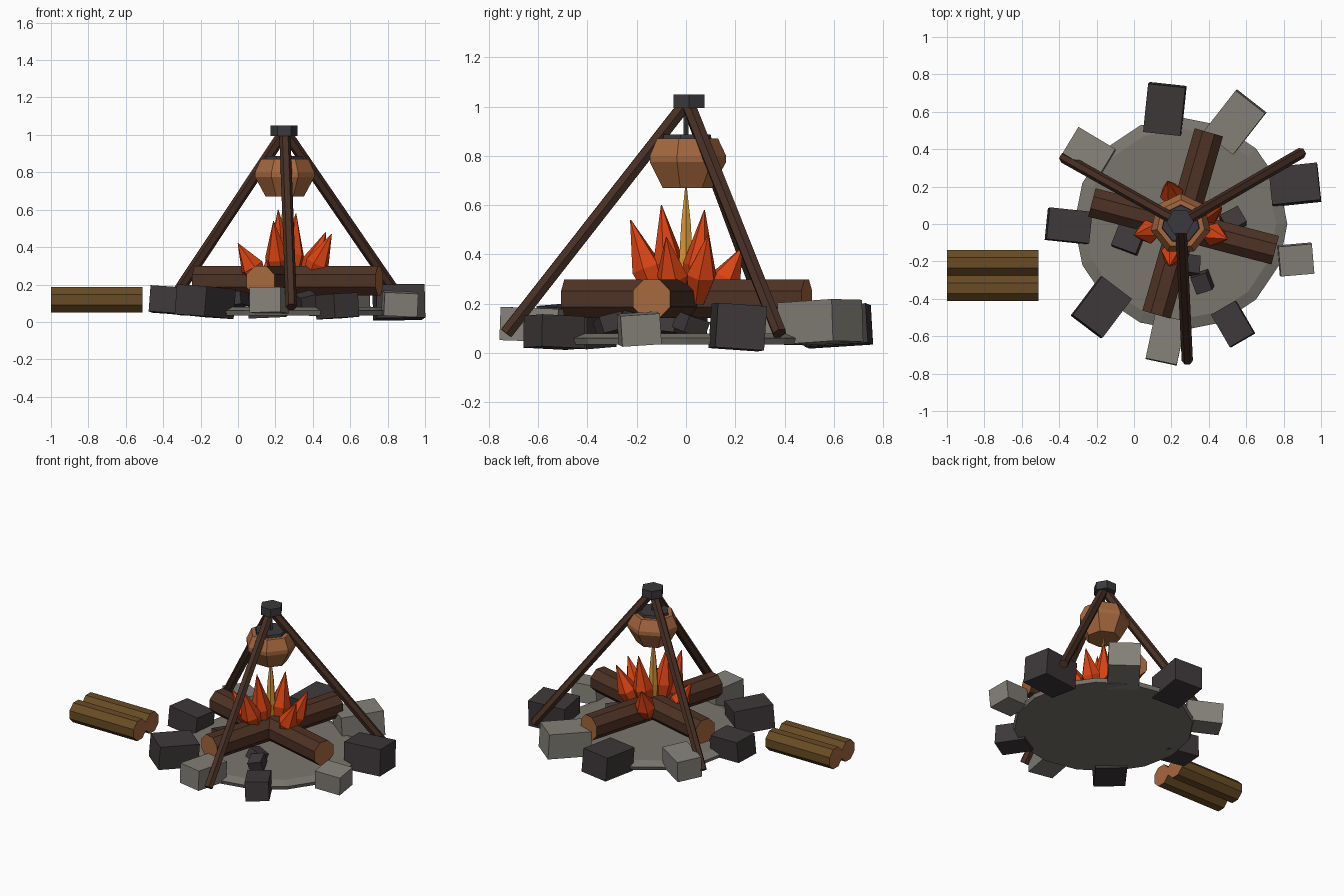
import bpy, bmesh, math, random
from mathutils import Vector, Matrix, Euler

if "Cube" in bpy.data.objects:
    bpy.data.objects.remove(bpy.data.objects["Cube"])

random.seed(4)
CX = 0.25  # fire centre on x


def mat(name, r, g, b):
    lin = [(c / 255 / 12.92 if c < 11 else ((c / 255 + 0.055) / 1.055) ** 2.4) for c in (r, g, b)]
    m = bpy.data.materials.new(name)
    m.diffuse_color = (*lin, 1)
    m.use_nodes = True
    m.node_tree.nodes["Principled BSDF"].inputs["Base Color"].default_value = m.diffuse_color
    return m


ASH = mat("ash_grey", 122, 118, 110)
STONE = mat("light_stone", 132, 129, 121)
DARK = mat("dark_stone", 62, 56, 57)
IRON = mat("iron", 58, 57, 61)
BARK = mat("burnt_bark", 78, 50, 37)
POLE = mat("pole_wood", 72, 48, 37)
SPARE = mat("spare_bark", 104, 76, 36)
COPPER = mat("copper_and_cut_wood", 166, 104, 62)
FLAME = mat("flame_red", 218, 68, 18)
CORE = mat("flame_core", 216, 152, 56)


def make(name, bm, *mats):
    bmesh.ops.recalc_face_normals(bm, faces=bm.faces)
    me = bpy.data.meshes.new(name)
    bm.to_mesh(me)
    bm.free()
    for m in mats:
        me.materials.append(m)
    ob = bpy.data.objects.new(name, me)
    bpy.context.collection.objects.link(ob)
    return ob


def lathe(name, profile, sides, matrix, *mats, turn=0.0, cap_index=0):
    """Faceted stack of (radius, height) rings along local z, capped at both ends."""
    bm = bmesh.new()
    rings = []
    for r, z in profile:
        rings.append([bm.verts.new(matrix @ Vector((
            r * math.cos(turn + math.tau * i / sides),
            r * math.sin(turn + math.tau * i / sides), z))) for i in range(sides)])
    for a, b in zip(rings, rings[1:]):
        for i in range(sides):
            j = (i + 1) % sides
            bm.faces.new((a[i], a[j], b[j], b[i]))
    for ring in (rings[0], rings[-1]):
        bm.faces.new(ring).material_index = cap_index
    return make(name, bm, *mats)


def along(a, b):
    """Matrix placing local z from a towards b, plus the length."""
    a, b = Vector(a), Vector(b)
    d = b - a
    return Matrix.Translation(a) @ d.to_track_quat('Z', 'Y').to_matrix().to_4x4(), d.length


def rod(name, a, b, r, sides, *mats, turn=0.0, cap_index=0):
    m, n = along(a, b)
    return lathe(name, [(r, 0), (r, n)], sides, m, *mats, turn=turn, cap_index=cap_index)


def block(name, loc, size, rot, m):
    bm = bmesh.new()
    bmesh.ops.create_cube(bm, size=1, matrix=Matrix.LocRotScale(
        Vector(loc), Euler(rot), Vector(size)))
    return make(name, bm, m)


# Ash bed
lathe("ash_bed", [(0.56, 0.035), (0.57, 0.06), (0.51, 0.08)], 16,
      Matrix.Translation((CX, 0, 0)), ASH)

# Ring of stones: x, y, z, length, width, height, angle, material
stones = [
    (0.165, 0.615, 0.11, 0.26, 0.20, 0.16, 84, DARK),
    (0.54, 0.545, 0.125, 0.28, 0.20, 0.17, 52, STONE),
    (0.86, 0.21, 0.105, 0.26, 0.20, 0.18, 6, DARK),
    (0.865, -0.19, 0.097, 0.18, 0.16, 0.125, 5, STONE),
    (0.53, -0.535, 0.085, 0.20, 0.15, 0.13, -60, DARK),
    (0.17, -0.62, 0.115, 0.24, 0.17, 0.135, -102, STONE),
    (-0.175, -0.445, 0.108, 0.26, 0.20, 0.16, -127, DARK),
    (-0.35, -0.01, 0.115, 0.23, 0.17, 0.14, -6, DARK),
    (-0.24, 0.385, 0.115, 0.23, 0.165, 0.14, 149, STONE),
]
for i, (x, y, z, l, w, h, a, m) in enumerate(stones):
    block(f"ring_stone_{i + 1}", (x, y, z), (l, w, h),
          (random.uniform(-.08, .08), random.uniform(-.08, .08), math.radians(a)), m)

# Charcoal lumps on the ash
for i, (x, y, s) in enumerate([(0.365, -0.31, 0.09), (-0.03, -0.08, 0.13),
                               (0.53, 0.02, 0.10), (0.30, -0.22, 0.09)]):
    block(f"charcoal_{i + 1}", (x, y, 0.115), (s, s * 1.1, 0.07),
          (random.uniform(-.4, .4), random.uniform(-.4, .4), i * 0.9 + 0.3), DARK)

# Two crossed burning logs with lighter cut ends
T = math.pi / 8
rod("fire_log_across", (-0.225, 0.115, 0.22), (0.755, -0.14, 0.22), 0.085, 8,
    BARK, COPPER, turn=T, cap_index=1)
rod("fire_log_deep", (0.12, -0.485, 0.22), (0.40, 0.49, 0.22), 0.085, 8,
    BARK, COPPER, turn=T, cap_index=1)

# Spare logs lying beside the fire
for i, y in enumerate((-0.207, -0.343)):
    rod(f"spare_log_{i + 1}", (-1, y, 0.118), (-0.51, y, 0.118), 0.073, 8,
        SPARE, COPPER, turn=T, cap_index=1)

# Flames: spindles leaning outward, given by their tips
tips = [(0.00, -0.06, 0.42), (0.18, 0.23, 0.43), (0.50, -0.08, 0.47),
        (0.47, 0.09, 0.48), (0.19, -0.225, 0.54), (0.215, -0.10, 0.60),
        (0.31, 0.075, 0.58)]
for i, (x, y, z) in enumerate(tips):
    base = (CX + (x - CX) * 0.5, y * 0.5, 0.21)
    m, n = along(base, (x, y, z))
    lathe(f"flame_{i + 1}", [(0.035, 0), (0.065, n * 0.4), (0.002, n)], 6, m, FLAME)
lathe("flame_core", [(0.025, 0.22), (0.032, 0.38), (0.022, 0.53), (0.002, 0.69)], 6,
      Matrix.Translation((CX, 0, 0)), CORE)

# Tripod
for name, foot in (("front", (0.285, -0.73, 0.08)), ("right", (0.895, 0.38, 0.08)),
                   ("left", (-0.375, 0.355, 0.08))):
    rod(f"tripod_pole_{name}", foot, (CX, 0.005, 1.02), 0.03, 6, POLE)
lathe("tripod_cap", [(0.072, 0.995), (0.072, 1.05)], 6,
      Matrix.Translation((CX - 0.003, 0.012, 0)), IRON)

# Hanging pot with lid and hanger
P = Matrix.Translation((CX, 0, 0))
lathe("pot", [(0.105, 0.67), (0.163, 0.775), (0.163, 0.80), (0.13, 0.87)], 7, P, COPPER,
      turn=math.pi / 2)
lathe("pot_lid", [(0.105, 0.86), (0.10, 0.887)], 7, P, IRON, turn=math.pi / 2)
lathe("pot_hanger", [(0.012, 0.88), (0.012, 1.0)], 6, P, IRON)
